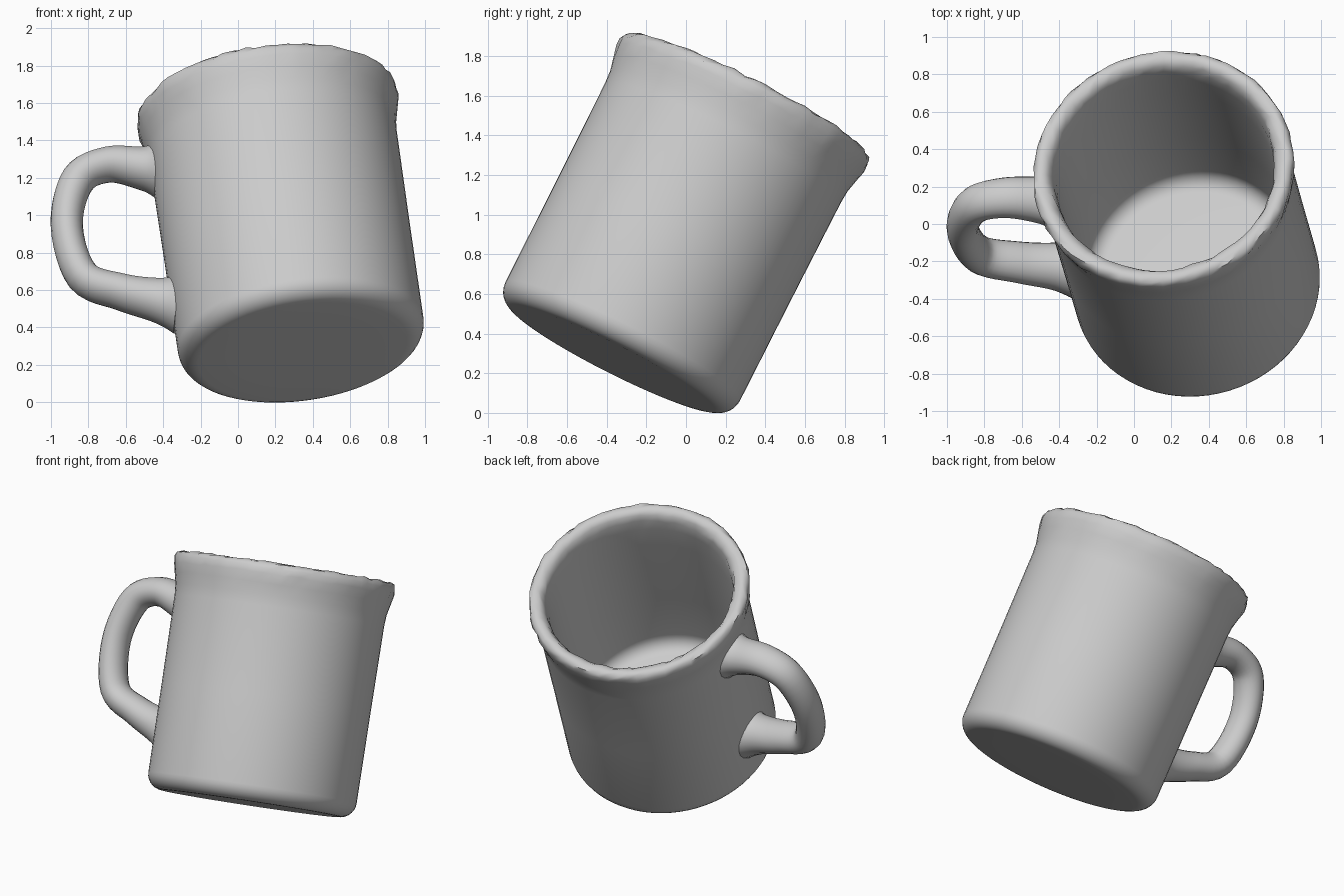
import bpy, bmesh, math, random
from mathutils import Matrix, Vector

random.seed(4)
if "Cube" in bpy.data.objects:
    bpy.data.objects.remove(bpy.data.objects["Cube"])

# One plain clay-grey colour
grey = bpy.data.materials.new("plain_grey")
grey.use_nodes = True
colour = (0.6, 0.6, 0.6, 1)
grey.diffuse_color = colour
grey.node_tree.nodes["Principled BSDF"].inputs["Base Color"].default_value = colour

# Tilted mug frame: origin at the rim centre, local z up the mug, local x to the handle
axis = Vector((-0.13, 0.447, 0.885)).normalized()
out = (Vector((-1, 0, 0)) + axis * axis.x).normalized()
side = axis.cross(out)
tilt = Matrix((out, side, axis)).transposed().to_4x4()
tilt.translation = (0.157, 0.293, 1.573)


def finish(name, bm):
    bmesh.ops.recalc_face_normals(bm, faces=bm.faces)
    mesh = bpy.data.meshes.new(name)
    bm.to_mesh(mesh)
    bm.free()
    mesh.transform(tilt)
    mesh.materials.append(grey)
    obj = bpy.data.objects.new(name, mesh)
    bpy.context.collection.objects.link(obj)
    bpy.ops.object.select_all(action='DESELECT')
    obj.select_set(True)
    bpy.context.view_layer.objects.active = obj
    bpy.ops.object.shade_smooth_by_angle(angle=math.radians(50))
    return obj


def arc(cx, cz, radius, start, end, steps):
    angles = [math.radians(start + (end - start) * i / steps) for i in range(steps + 1)]
    return [(cx + radius * math.cos(a), cz + radius * math.sin(a)) for a in angles]


def smooth_path(points, steps):
    """Catmull-Rom sampling through tuples of any length."""
    pts = [Vector(p) for p in points]
    pts = [2 * pts[0] - pts[1]] + pts + [2 * pts[-1] - pts[-2]]
    result = []
    for i in range(1, len(pts) - 2):
        p0, p1, p2, p3 = pts[i - 1:i + 3]
        for k in range(steps):
            t = k / steps
            result.append(0.5 * (2 * p1 + (p2 - p0) * t + (2 * p0 - 5 * p1 + 4 * p2 - p3) * t * t
                                 + (3 * p1 - p0 - 3 * p2 + p3) * t ** 3))
    return result + [pts[-2]]


# Cup: closed wall profile with rounded foot, flared lip and hollow inside
lip = [(0.667, -0.24), (0.672, -0.17), (0.688, -0.10), (0.70, -0.04), (0.701, 0.0),
       (0.69, 0.025), (0.665, 0.036), (0.635, 0.03), (0.61, 0.01), (0.596, -0.03),
       (0.588, -0.10), (0.583, -0.25)]
profile = [(0, -1.468), (0.35, -1.469)]
profile += arc(0.563, -1.37, 0.1, -90, 0, 7)
profile += [(0.664, -0.8)] + lip + [(0.575, -0.8)]
profile += arc(0.484, -1.16, 0.09, 0, -90, 6) + [(0, -1.25)]

SEGMENTS = 72
bm = bmesh.new()
verts = [bm.verts.new((r, 0, z)) for r, z in profile]
edges = [bm.edges.new(pair) for pair in zip(verts, verts[1:])]
bmesh.ops.spin(bm, geom=verts + edges, cent=(0, 0, 0), axis=(0, 0, 1),
               angle=math.tau, steps=SEGMENTS)
bmesh.ops.remove_doubles(bm, verts=bm.verts, dist=0.0005)
# Slightly uneven, hand-worn lip
for v in bm.verts:
    if v.co.z > -0.06:
        v.co += Vector([random.uniform(-0.006, 0.006) for _ in range(3)])
finish("cup", bm)

# Handle: distance from axis, height, half thickness in its plane, half width across
handle_path = [
    (0.62, -0.29, 0.16, 0.17),
    (0.71, -0.27, 0.115, 0.13),
    (0.89, -0.225, 0.093, 0.112),
    (1.06, -0.295, 0.092, 0.105),
    (1.155, -0.56, 0.086, 0.105),
    (1.11, -0.87, 0.09, 0.108),
    (0.92, -0.99, 0.096, 0.115),
    (0.73, -1.065, 0.12, 0.13),
    (0.62, -1.10, 0.165, 0.165),
]
path = smooth_path(handle_path, 6)
SIDES = 20
bm = bmesh.new()
rings = []
for i, p in enumerate(path):
    before, after = path[max(i - 1, 0)], path[min(i + 1, len(path) - 1)]
    tangent = Vector((after[0] - before[0], 0, after[1] - before[1])).normalized()
    across = Vector((0, 1, 0))
    normal = across.cross(tangent)
    centre = Vector((p[0], 0, p[1]))
    rings.append([bm.verts.new(centre + normal * p[2] * math.cos(a) + across * p[3] * math.sin(a))
                  for a in (math.tau * k / SIDES for k in range(SIDES))])
for a, b in zip(rings, rings[1:]):
    for k in range(SIDES):
        n = (k + 1) % SIDES
        bm.faces.new((a[k], a[n], b[n], b[k]))
bm.faces.new(rings[0])
bm.faces.new(rings[-1])
finish("handle", bm)
